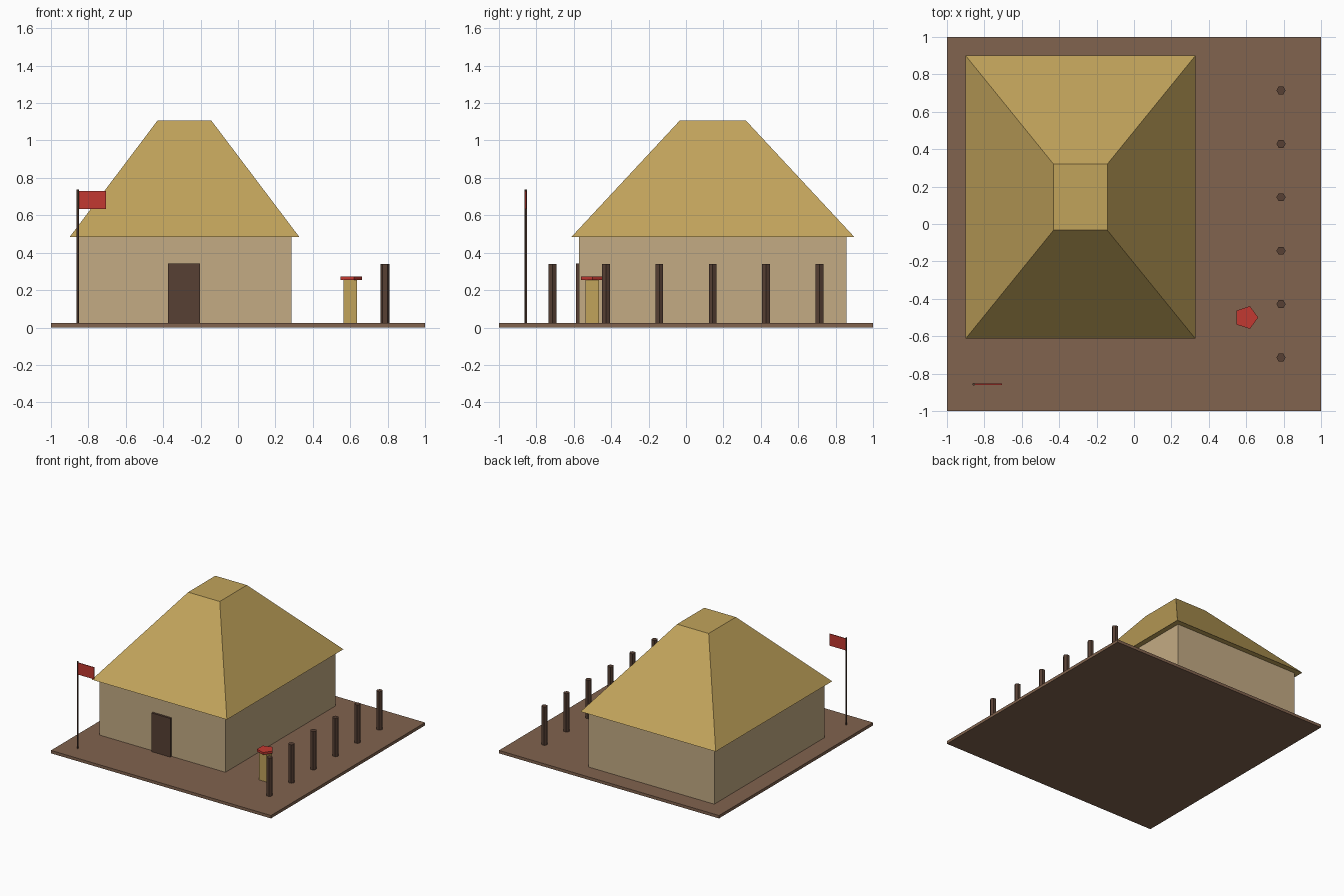
import bpy

if "Cube" in bpy.data.objects:
    bpy.data.objects.remove(bpy.data.objects["Cube"])


def make_material(name, rgb):
    """Flat material from 0-255 display values, stored as linear."""
    lin = [((c / 255 + 0.055) / 1.055) ** 2.4 for c in rgb]
    mat = bpy.data.materials.new(name)
    mat.use_nodes = True
    mat.diffuse_color = (*lin, 1)
    mat.node_tree.nodes["Principled BSDF"].inputs["Base Color"].default_value = (*lin, 1)
    return mat


earth = make_material("earth brown", (129, 99, 78))
plaster = make_material("clay plaster", (196, 171, 132))
thatch = make_material("straw thatch", (193, 163, 91))
wood = make_material("dark wood", (87, 64, 52))
red = make_material("red", (194, 57, 49))


def box(name, mat, x, y, z):
    """Box spanning the given (low, high) ranges."""
    bpy.ops.mesh.primitive_cube_add(size=1)
    ob = bpy.context.object
    ob.name = name
    for v in ob.data.vertices:
        v.co = [lo + (hi - lo) * (c + 0.5) for c, (lo, hi) in zip(v.co, (x, y, z))]
    ob.data.materials.append(mat)
    return ob


def prism(name, mat, sides, radius, x, y, z):
    """Upright prism with one corner pointing along +x."""
    bpy.ops.mesh.primitive_cylinder_add(vertices=sides, radius=radius, depth=z[1] - z[0],
                                        location=(x, y, sum(z) / 2))
    ob = bpy.context.object
    ob.name = name
    ob.rotation_euler.z = -1.5708
    ob.data.materials.append(mat)
    return ob


GROUND, EAVE, RIDGE = 0.024, 0.484, 1.107

# Yard and house body
box("yard", earth, (-1, 1), (-1, 1), (0, GROUND))
box("walls", plaster, (-0.857, 0.286), (-0.571, 0.857), (GROUND, EAVE))
box("door", wood, (-0.374, -0.203), (-0.588, -0.565), (GROUND, 0.342))

# Hipped thatch roof: a box with its top drawn in to a small flat cap
roof = box("roof", thatch, (-0.9, 0.328), (-0.613, 0.9), (EAVE, RIDGE))
for v in roof.data.vertices:
    if v.co.z > EAVE + 0.1:
        v.co.x = -0.43 if v.co.x < -0.286 else -0.143
        v.co.y = -0.033 if v.co.y < 0.143 else 0.32

# Row of fence posts
for i in range(6):
    prism(f"fence_post_{i + 1}", wood, 6, 0.0245, 0.786, (2 * i - 5) / 7, (GROUND, 0.339))

# Small shrine with a five-sided cap
box("shrine_body", thatch, (0.564, 0.636), (-0.536, -0.464), (GROUND, 0.253))
prism("shrine_cap", red, 5, 0.064, 0.6, -0.5, (0.253, 0.272))

# Flag and pole
prism("flag_pole", wood, 6, 0.0075, -0.857, -0.857, (GROUND, 0.738))
box("flag", red, (-0.853, -0.705), (-0.86, -0.854), (0.633, 0.73))
